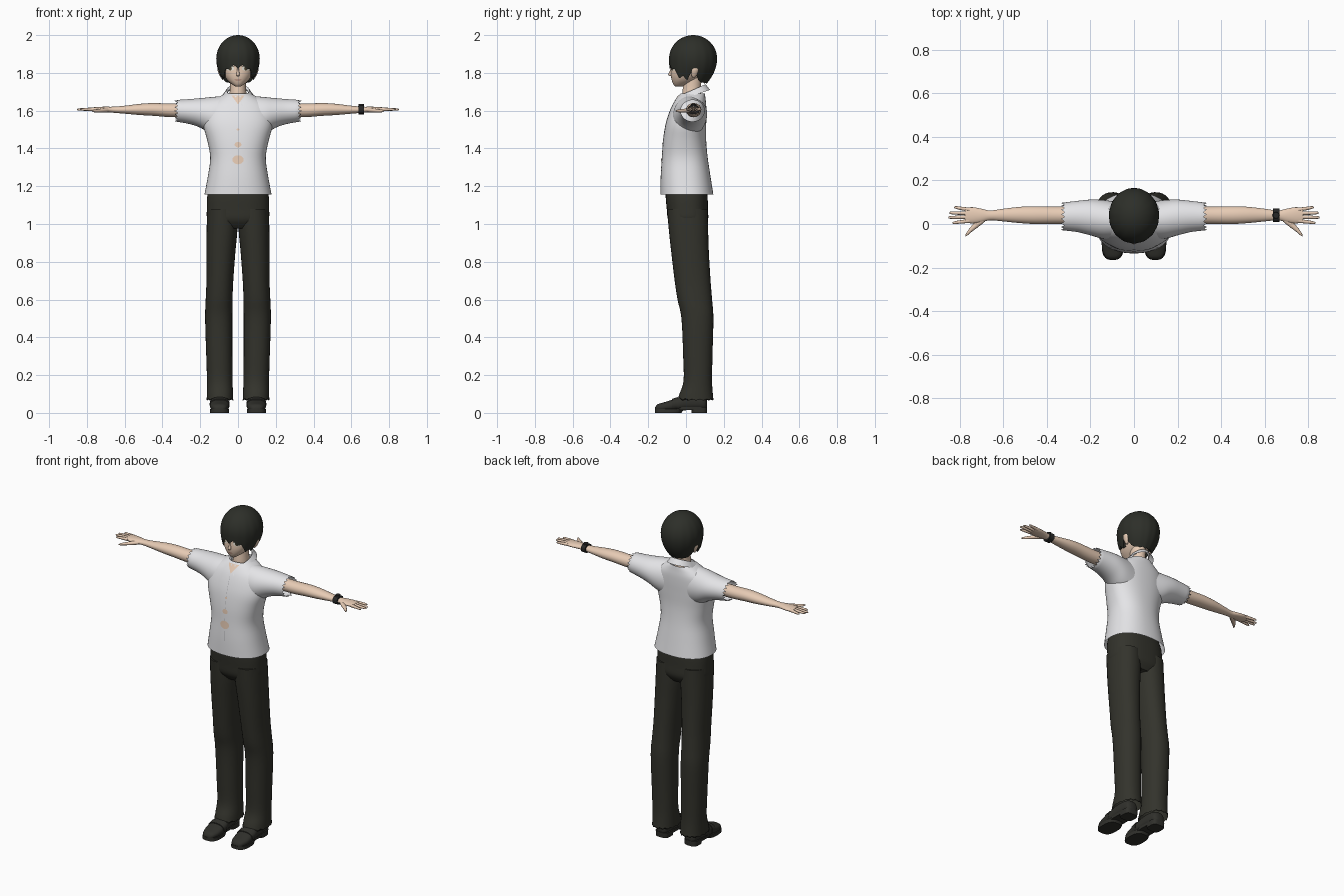
import bpy, bmesh, math
from mathutils import Vector
from mathutils.bvhtree import BVHTree

cube = bpy.data.objects.get("Cube")
if cube:
    bpy.data.objects.remove(cube, do_unlink=True)


def material(name, r, g, b):
    m = bpy.data.materials.new(name)
    m.use_nodes = True
    m.diffuse_color = (r, g, b, 1)
    bsdf = m.node_tree.nodes["Principled BSDF"]
    bsdf.inputs["Base Color"].default_value = (r, g, b, 1)
    bsdf.inputs["Roughness"].default_value = 0.8
    return m


SKIN = material("skin", .80, .60, .46)
SHIRT = material("shirt white", .78, .78, .80)
SEAM = material("seam grey", .45, .45, .47)
TROUSER = material("trouser charcoal", .033, .033, .025)
HAIR = material("hair black", .026, .028, .022)
SHOE = material("shoe black", .030, .030, .025)
WATCH = material("watch black", .02, .02, .02)
EYE = material("eye white", .80, .78, .70)
IRIS = material("iris brown", .08, .06, .03)
LIP = material("lip rose", .45, .22, .17)


def make(name, verts, faces, mat, angle=50):
    bm = bmesh.new()
    vs = [bm.verts.new(v) for v in verts]
    for f in faces:
        bm.faces.new([vs[i] for i in f])
    bmesh.ops.remove_doubles(bm, verts=bm.verts, dist=1e-5)
    bmesh.ops.recalc_face_normals(bm, faces=bm.faces)
    me = bpy.data.meshes.new(name)
    bm.to_mesh(me)
    bm.free()
    me.materials.append(mat)
    ob = bpy.data.objects.new(name, me)
    bpy.context.collection.objects.link(ob)
    bpy.ops.object.select_all(action='DESELECT')
    ob.select_set(True)
    bpy.context.view_layer.objects.active = ob
    bpy.ops.object.shade_smooth_by_angle(angle=math.radians(angle))
    return ob


def grid_faces(rows, cols, wrap):
    return [(r * cols + c, r * cols + (c + 1) % cols,
             (r + 1) * cols + (c + 1) % cols, (r + 1) * cols + c)
            for r in range(rows - 1) for c in range(cols if wrap else cols - 1)]


def smooth_rows(keys, steps):
    """Spline through the key sections."""
    out = []
    for i in range(len(keys) - 1):
        quad = [keys[max(i - 1, 0)], keys[i], keys[i + 1], keys[min(i + 2, len(keys) - 1)]]
        for s in range(steps):
            t = s / steps
            out.append([b + t / 2 * (c - a + t * (2 * a - 5 * b + 4 * c - d + t * (3 * (b - c) + d - a)))
                        for a, b, c, d in zip(*quad)])
    return out + [list(keys[-1])]


def loft(name, axis, keys, mat, side=1, n=32, power=2, steps=4, caps=(True, True), jag=0):
    """Rounded sections (position, min a, max a, min b, max b) swept along an axis."""
    rows = smooth_rows(keys, steps)
    verts = []
    for k, (t, a0, a1, b0, b1) in enumerate(rows):
        for i in range(n):
            w = 2 * math.pi * i / n
            c, s = math.cos(w), math.sin(w)
            a = (a0 + a1) / 2 + (a1 - a0) / 2 * math.copysign(abs(c) ** (2 / power), c)
            b = (b0 + b1) / 2 + (b1 - b0) / 2 * math.copysign(abs(s) ** (2 / power), s)
            p = t - jag * (i % 2) if k == len(rows) - 1 else t
            x, y, z = {'x': (p, a, b), 'y': (a, p, b), 'z': (a, b, p)}[axis]
            verts.append((x * side, y, z))
    faces = grid_faces(len(rows), n, True)
    if caps[0]:
        faces.append(tuple(range(n)))
    if caps[1]:
        faces.append(tuple(range(len(verts) - n, len(verts))))
    return make(name, verts, faces, mat)


def plate(name, rows, target, mat, lift=.002, cols=7):
    """Thin patch of rows (z, x0, x1) laid on the front of a part."""
    me = target.data
    tree = BVHTree.FromPolygons([v.co for v in me.vertices], [p.vertices for p in me.polygons])
    verts = []
    for z, x0, x1 in rows:
        for c in range(cols):
            x = x0 + (x1 - x0) * c / (cols - 1)
            hit = tree.ray_cast(Vector((x, -1, z)), Vector((0, 1, 0)))[0]
            verts.append((x, (hit.y if hit else -.05) - lift, z))
    return make(name, verts, grid_faces(len(rows), cols, False), mat)


def oval(x, z, rx, rz, n=8):
    return [(z + rz * math.cos(math.pi * i / n), x - rx * math.sin(math.pi * i / n) - 1e-4,
             x + rx * math.sin(math.pi * i / n) + 1e-4) for i in range(n + 1)]


# Shirt body, open at hem and neck
shirt = loft("shirt_body", 'z', [
    (1.155, -.178, .178, -.135, .145), (1.25, -.16, .16, -.134, .13),
    (1.35, -.147, .147, -.128, .115), (1.44, -.162, .162, -.122, .107),
    (1.52, -.183, .183, -.11, .107), (1.58, -.18, .18, -.093, .108),
    (1.63, -.16, .16, -.072, .107), (1.665, -.115, .115, -.05, .103),
    (1.69, -.07, .07, -.03, .1)], SHIRT, n=48, power=2.3, caps=(False, False))
plate("shirt_front_seam", [(1.16 + .02 * i, -.001, .001) for i in range(24)], shirt, SEAM, .001, 2)
for nm, z, r in (("upper", 1.5, .008), ("middle", 1.42, .018), ("lower", 1.34, .03)):
    plate(nm + "_skin_spot", oval(0, z, r, r * .8), shirt, SKIN, .003)
plate("neck_opening", [(1.68, -.035, .035), (1.66, -.02, .02), (1.635, -.001, .001)], shirt, SKIN, .003)

# Folded collar, split at the front
collar, cols = [], 41
for ring in range(3):
    for i in range(cols):
        a = math.radians(8 + 344 * i / (cols - 1))
        front = max(0, math.cos(a))
        top = 1.708 - .032 * math.cos(a)
        r, drop = ((.052, .012), (.06, 0), (.083, .03 + .02 * front ** 2))[ring]
        collar.append((r * math.sin(a) * (1 + .6 * front * (ring == 2)),
                       .032 - (r + .012) * math.cos(a) - .006 * ring * front, top - drop))
make("collar", collar, grid_faces(3, cols, False), SHIRT, 30)

# Neck and head
loft("neck", 'z', [(1.6, -.05, .05, -.02, .08), (1.68, -.045, .045, -.02, .08),
                   (1.74, -.042, .042, -.015, .08), (1.82, -.045, .045, -.01, .09)], SKIN)
head = loft("head", 'z', [
    (1.727, -.012, .012, -.055, -.02), (1.738, -.03, .03, -.066, .01),
    (1.76, -.055, .055, -.075, .05), (1.79, -.074, .074, -.08, .085),
    (1.83, -.086, .086, -.079, .12), (1.88, -.092, .092, -.078, .135),
    (1.93, -.08, .08, -.06, .12), (1.965, -.045, .045, -.02, .08)], SKIN, power=2.2)
loft("nose", 'z', [(1.782, -.005, .005, -.08, -.07), (1.79, -.009, .009, -.094, -.07),
                   (1.81, -.006, .006, -.086, -.07), (1.835, -.003, .003, -.079, -.07)], SKIN, n=12)
plate("mouth", oval(0, 1.763, .018, .003), head, LIP)
for side, word in ((1, "left_"), (-1, "right_")):
    x = .042 * side
    plate(word + "eye", oval(x, 1.823, .021, .012), head, EYE, .0015)
    plate(word + "iris", oval(x, 1.824, .009, .011), head, IRIS, .003)
    plate(word + "lash", oval(x, 1.836, .024, .003), head, HAIR, .004)
    loft(word + "ear", 'z', [(1.775, .08, .09, .035, .045), (1.79, .08, .1, .028, .058),
                             (1.82, .08, .109, .025, .068), (1.84, .08, .1, .035, .06)],
         SKIN, side, n=16)

# Hair: dome with a jagged fringe, side locks and rounded nape
HAIRLINE = [(0, 1.835), (22, 1.835), (38, 1.81), (50, 1.78), (70, 1.772),
            (82, 1.79), (95, 1.805), (108, 1.76), (130, 1.748), (180, 1.745)]


def hairline(deg):
    for (d0, z0), (d1, z1) in zip(HAIRLINE, HAIRLINE[1:]):
        if deg <= d1:
            return z0 + (z1 - z0) * (deg - d0) / (d1 - d0)


hair, cols, dome, drop = [], 120, 12, 8
for row in range(dome + drop + 2):
    for i in range(cols):
        a = 2 * math.pi * i / cols
        deg = math.degrees(min(a, 2 * math.pi - a))
        front = max(0, math.cos(a))
        tooth = abs(i % 8 - 4) / 4
        end = hairline(deg) - (.022 if deg < 85 else .006) * (tooth - .4)
        if row <= dome:
            th = math.pi / 2 * row / dome
            z, r = 1.875 + .125 * math.cos(th), math.sin(th)
        else:
            k = min(row - dome, drop) / drop
            z = 1.875 + (end - 1.875) * k
            r = 1 - (.42 - .3 * front) * ((1.875 - z) / .13) ** 2
        r *= 1 + .012 * (tooth - .5) * min(1, row / dome)
        if row > dome + drop:
            z, r = z + .012, r * .85
        hair.append((.115 * r * math.sin(a), .038 - .127 * r * math.cos(a), z))
make("hair", hair, grid_faces(dome + drop + 2, cols, True), HAIR, 60)

# Hips
loft("trouser_hips", 'z', [(1.22, -.14, .14, -.1, .1), (1.16, -.161, .161, -.108, .113),
                           (1.08, -.165, .165, -.102, .116), (1.02, -.16, .16, -.094, .116),
                           (.975, -.11, .11, -.06, .09)], TROUSER, n=48, power=2.5)

for side, word in ((1, "left_"), (-1, "right_")):
    # Sleeve with a ragged cuff
    loft(word + "sleeve", 'x', [
        (.07, -.07, .1, 1.45, 1.678), (.14, -.068, .11, 1.475, 1.672), (.2, -.052, .112, 1.51, 1.666),
        (.26, -.037, .106, 1.53, 1.661), (.335, -.028, .097, 1.543, 1.656)],
        SHIRT, side, n=36, caps=(True, False), jag=.022)
    # Arm and palm in one sweep
    loft(word + "arm", 'x', [
        (.26, 0, .08, 1.565, 1.64), (.36, 0, .08, 1.566, 1.638), (.45, 0, .081, 1.573, 1.64),
        (.52, .004, .079, 1.577, 1.636), (.6, .012, .07, 1.584, 1.626), (.66, .017, .062, 1.589, 1.621),
        (.7, .008, .07, 1.592, 1.621), (.74, .003, .077, 1.594, 1.62), (.775, .006, .074, 1.598, 1.617)],
        SKIN, side)
    # Fingers from front to back, then thumb
    for nm, y0, y1, tip in (("index", .014, .006, .833), ("middle", .032, .03, .852),
                            ("ring", .049, .051, .848), ("little", .066, .076, .826)):
        ym = (y0 + y1) / 2
        loft(word + nm + "_finger", 'x', [
            (.755, y0 - .009, y0 + .009, 1.598, 1.617), ((.755 + tip) / 2, ym - .008, ym + .008, 1.599, 1.615),
            (tip - .008, y1 - .006, y1 + .006, 1.601, 1.612), (tip, y1 - .002, y1 + .002, 1.604, 1.608)],
            SKIN, side, n=12)
    loft(word + "thumb", 'x', [
        (.685, .01, .045, 1.592, 1.616), (.715, -.014, .022, 1.59, 1.612), (.745, -.036, -.008, 1.59, 1.608),
        (.765, -.053, -.034, 1.592, 1.605), (.773, -.057, -.048, 1.595, 1.601)], SKIN, side, n=12)
    # Trouser leg with a rough hem
    loft(word + "trouser_leg", 'z', [
        (1.08, .002, .163, -.1, .114), (.97, .003, .166, -.091, .117), (.85, .014, .167, -.078, .121),
        (.7, .025, .167, -.06, .13), (.6, .029, .171, -.045, .138), (.5, .03, .174, -.024, .145),
        (.3, .03, .168, -.015, .14), (.17, .029, .164, -.013, .138), (.1, .026, .165, -.035, .142),
        (.065, .025, .166, -.045, .146)], TROUSER, side, power=2.2, caps=(True, False), jag=-.012)
    # Shoe upper, strap, sole and heel
    loft(word + "shoe", 'y', [
        (-.163, .08, .115, .01, .03), (-.15, .062, .133, .008, .046), (-.11, .048, .147, .008, .058),
        (-.05, .047, .147, .01, .078), (0, .052, .143, .014, .098), (.06, .055, .14, .016, .1),
        (.098, .062, .134, .018, .088), (.11, .08, .115, .025, .07)], SHOE, side, power=2.4)
    loft(word + "shoe_strap", 'y', [(-.075, .044, .15, .012, .074), (-.045, .044, .15, .012, .084)],
         SHOE, side, power=2.4, steps=1)
    loft(word + "sole", 'z', [(0, .047, .148, -.165, -.025), (.02, .047, .148, -.165, -.01)],
         SHOE, side, power=2.8, steps=1)
    loft(word + "shoe_arch", 'z', [(.014, .055, .14, -.08, .1), (.03, .055, .14, -.08, .11)],
         SHOE, side, power=4, steps=1)
    loft(word + "heel", 'z', [(0, .056, .139, .03, .11), (.032, .054, .141, .025, .112)],
         SHOE, side, power=3.5, steps=1)

# Wristwatch on the left wrist
loft("watch_strap", 'x', [(.637, .008, .072, 1.581, 1.63), (.667, .009, .07, 1.581, 1.629)],
     WATCH, power=2.3, steps=1)
loft("watch_dial", 'z', [(1.622, .636, .668, .024, .056), (1.635, .638, .666, .026, .054)],
     WATCH, steps=1)
